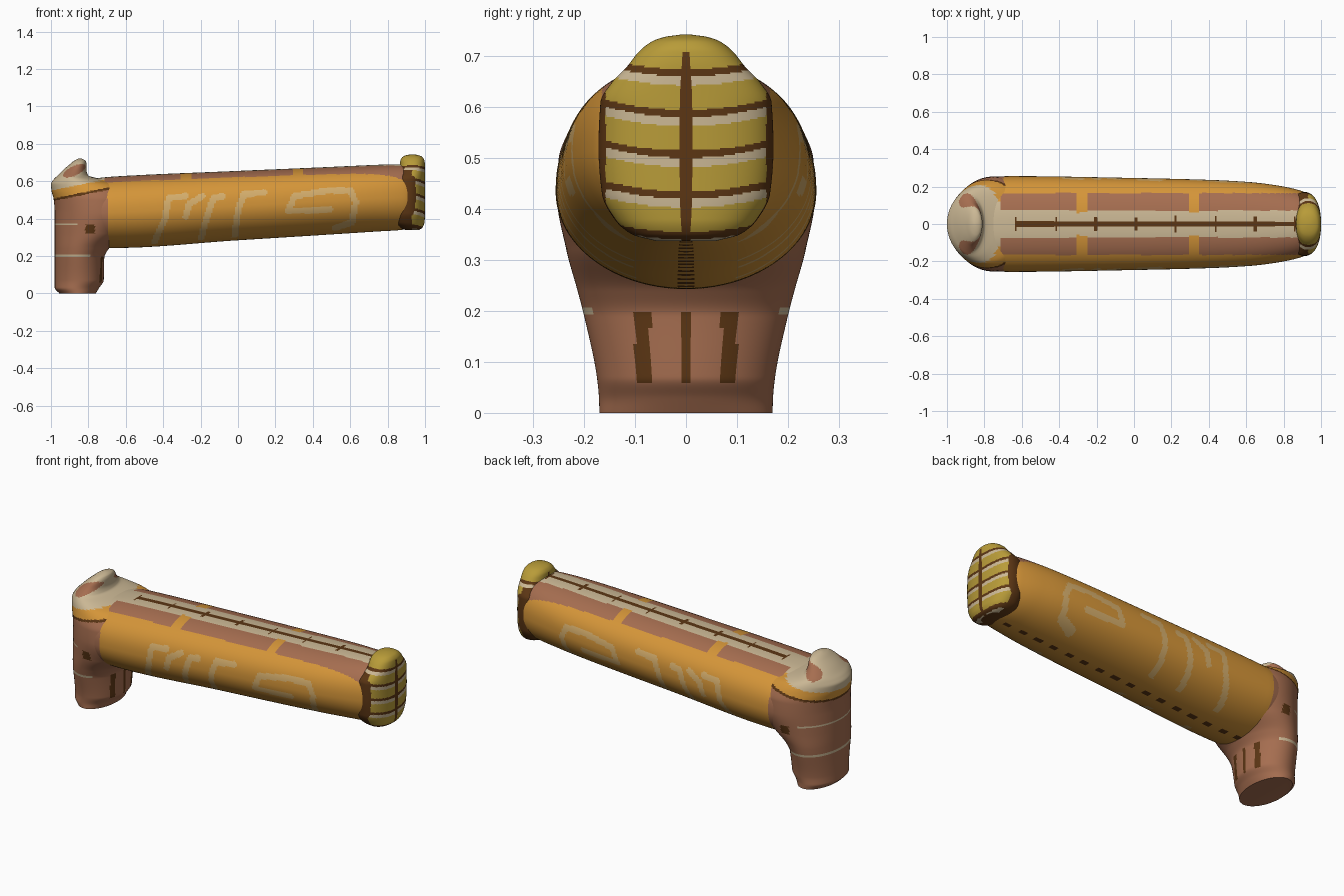
import bpy, bmesh, math
from mathutils import Vector

cube = bpy.data.objects.get("Cube")
if cube:
    bpy.data.objects.remove(cube)


def make_material(name, rgb):
    mat = bpy.data.materials.new(name)
    mat.use_nodes = True
    mat.diffuse_color = (*rgb, 1)
    mat.node_tree.nodes["Principled BSDF"].inputs["Base Color"].default_value = (*rgb, 1)
    return mat


MATERIALS = [
    make_material("orange", (0.66, 0.30, 0.04)),
    make_material("clay brown", (0.38, 0.155, 0.08)),
    make_material("cream", (0.60, 0.48, 0.30)),
    make_material("dark brown", (0.107, 0.037, 0.007)),
    make_material("mustard yellow", (0.48, 0.33, 0.04)),
    make_material("pale amber", (0.66, 0.42, 0.15)),
]
ORANGE, BROWN, CREAM, DARK, YELLOW, AMBER = range(6)


def slope(keys, i, k):
    """Monotone slope at a key, so profiles never overshoot."""
    if i == 0 or i == len(keys) - 1:
        j = max(i, 1)
        return (keys[j][k] - keys[j - 1][k]) / (keys[j][0] - keys[j - 1][0])
    a = (keys[i][k] - keys[i - 1][k]) / (keys[i][0] - keys[i - 1][0])
    b = (keys[i + 1][k] - keys[i][k]) / (keys[i + 1][0] - keys[i][0])
    return 2 * a * b / (a + b) if a * b > 0 else 0


def sample(keys, t):
    i = 0
    while i < len(keys) - 2 and t > keys[i + 1][0]:
        i += 1
    h = keys[i + 1][0] - keys[i][0]
    s = (t - keys[i][0]) / h
    out = []
    for k in (1, 2, 3):
        p, q = keys[i][k], keys[i + 1][k]
        m, n = slope(keys, i, k) * h, slope(keys, i + 1, k) * h
        out.append((2*s**3 - 3*s*s + 1) * p + (s**3 - 2*s*s + s) * m
                   + (3*s*s - 2*s**3) * q + (s**3 - s*s) * n)
    return out


def loft(name, axis, keys, steps, segs, rule, upper=2.0, lower=2.0):
    """Sweep rounded sections (position, low, high, half width) along an axis."""
    bm = bmesh.new()
    rings = []
    for i in range(steps + 1):
        t = keys[0][0] + (keys[-1][0] - keys[0][0]) * i / steps
        lo, hi, w = sample(keys, t)
        ring = []
        for j in range(segs):
            a = 2 * math.pi * j / segs
            c, s = math.cos(a), math.sin(a)
            e = 2 / (upper if s > 0 else lower)
            y = w * math.copysign(abs(c) ** e, c)
            v = (lo + hi) / 2 + (hi - lo) / 2 * math.copysign(abs(s) ** e, s)
            ring.append(bm.verts.new((t, y, v) if axis == "x" else (v, y, t)))
        rings.append(ring)
    for r, q in zip(rings, rings[1:]):
        for j in range(segs):
            k = (j + 1) % segs
            bm.faces.new((r[j], r[k], q[k], q[j]))
    bm.faces.new(rings[0])
    bm.faces.new(rings[-1])
    bmesh.ops.recalc_face_normals(bm, faces=bm.faces)
    for f in bm.faces:
        c = f.calc_center_median()
        f.material_index = rule(c.x, abs(c.y), c.z)
    mesh = bpy.data.meshes.new(name)
    bm.to_mesh(mesh)
    bm.free()
    for mat in MATERIALS:
        mesh.materials.append(mat)
    obj = bpy.data.objects.new(name, mesh)
    bpy.context.collection.objects.link(obj)
    bpy.ops.object.select_all(action="DESELECT")
    obj.select_set(True)
    bpy.context.view_layer.objects.active = obj
    bpy.ops.object.shade_smooth_by_angle(angle=math.radians(50))
    return obj


# Painted streaks on both sides of the barrel, as paths in x and z
STREAKS = [
    [(-.28, .52), (-.37, .51), (-.39, .40), (-.45, .27)],
    [(-.19, .52), (-.26, .48), (-.28, .41)],
    [(-.08, .52), (-.13, .51), (-.17, .40), (-.20, .28)],
    [(.14, .54), (.03, .53), (0, .44), (-.02, .30)],
    [(.49, .45), (.27, .44), (.30, .52), (.48, .55), (.60, .55),
     (.63, .49), (.61, .38), (.52, .35)],
]


def path_distance(x, z, path):
    p, best = Vector((x, z)), 9
    for a, b in zip(path, path[1:]):
        a, b = Vector(a), Vector(b)
        s = max(0, min(1, (p - a).dot(b - a) / (b - a).length_squared))
        best = min(best, (p - a - (b - a) * s).length)
    return best


def collar_colour(x, z):
    """Slanted cream, orange and dark bands at the top of the grip."""
    h = z - 0.55 - 0.2 * (x + 1)
    if h > 0:
        return CREAM
    if h > -0.045:
        return ORANGE
    return DARK if h > -0.058 else BROWN


def barrel_colour(x, y, z):
    mid = 0.46 + 0.045 * x
    if x > 0.905:
        return DARK
    if x < -0.70 - 0.12 * max(0, z - 0.5):
        return collar_colour(x, z)
    if z > mid and y < 0.165:
        if y < 0.015:
            return DARK if x > -0.64 else CREAM
        if min(abs(x + 0.28), abs(x - 0.32)) < 0.028 and y > 0.06:
            return ORANGE
        if y < 0.072:
            tick = abs((x + 0.63 + 0.106) % 0.213 - 0.106)
            return DARK if tick < 0.006 and y < 0.04 else CREAM
        return BROWN
    if z < mid and y < 0.014:
        return DARK if x % 0.1 < 0.045 else ORANGE
    if y > 0.1 and any(path_distance(x, z, p) < 0.017 for p in STREAKS):
        return AMBER
    return ORANGE


def grip_colour(x, y, z):
    # Hollow-looking patches on the hook
    if ((x + 0.875) / 0.06) ** 2 + ((z - 0.655 - 0.4 * (x + 0.875)) / 0.028) ** 2 < 1 and y > 0.04:
        return BROWN
    if z > 0.48:
        return collar_colour(x, z)
    # Dark marks on the inner face of the grip
    if x > -0.82 and 0.06 < z < 0.2 and (0.07 < y < 0.1 or y < 0.006):
        return DARK
    # Fine painted lines
    if abs(z - 0.2) < 0.005 and x < -0.79 or abs(z - 0.37) < 0.005 and x < -0.86:
        return CREAM
    if abs(x + 0.79) < 0.025 and 0.32 < z < 0.37 and y > 0.15:
        return DARK
    return BROWN


def cap_colour(x, y, z):
    if z < 0.66 and (x < 0.93 or y > 0.158) or y < 0.008 and z < 0.71:
        return DARK
    if z > 0.695:
        return YELLOW
    # Sagging stripes repeated down the end
    band = (0.675 + 0.8 * y * y - z) % 0.08
    if band < 0.014:
        return DARK
    return CREAM if band < 0.032 else YELLOW


# Long barrel
loft("barrel", "x", [
    (-.86, .27, .59, .20), (-.76, .245, .615, .25), (-.66, .243, .625, .256),
    (0, .284, .655, .246), (.40, .309, .672, .236), (.62, .323, .682, .224),
    (.76, .332, .688, .207), (.86, .338, .69, .187), (.92, .35, .68, .165),
    (.95, .39, .64, .11)], 210, 192, barrel_colour, upper=2.4)

# Downward grip with the hooked top
loft("grip", "z", [
    (0, -.955, -.76, .17), (.03, -.98, -.742, .171), (.07, -.98, -.718, .175),
    (.19, -.98, -.715, .20), (.24, -.98, -.69, .213), (.32, -.98, -.60, .235),
    (.43, -.98, -.52, .254), (.50, -.985, -.52, .25), (.55, -.997, -.54, .232),
    (.585, -1.0, -.60, .21), (.61, -.985, -.72, .182), (.63, -.965, -.80, .155),
    (.66, -.935, -.81, .12), (.69, -.90, -.81, .092), (.71, -.875, -.815, .06),
    (.72, -.855, -.835, .012)], 160, 128, grip_colour)

# Striped end cap with a raised top
loft("end_cap", "z", [
    (.338, .90, .965, .06), (.35, .86, .985, .105), (.38, .82, .997, .14),
    (.43, .81, 1.0, .165), (.52, .81, 1.0, .172), (.61, .82, 1.0, .168),
    (.65, .85, 1.0, .145), (.68, .865, 1.0, .116), (.71, .868, .997, .092),
    (.73, .88, .985, .066), (.739, .90, .965, .04), (.743, .92, .945, .01)],
    120, 128, cap_colour, upper=2.3, lower=2.3)
